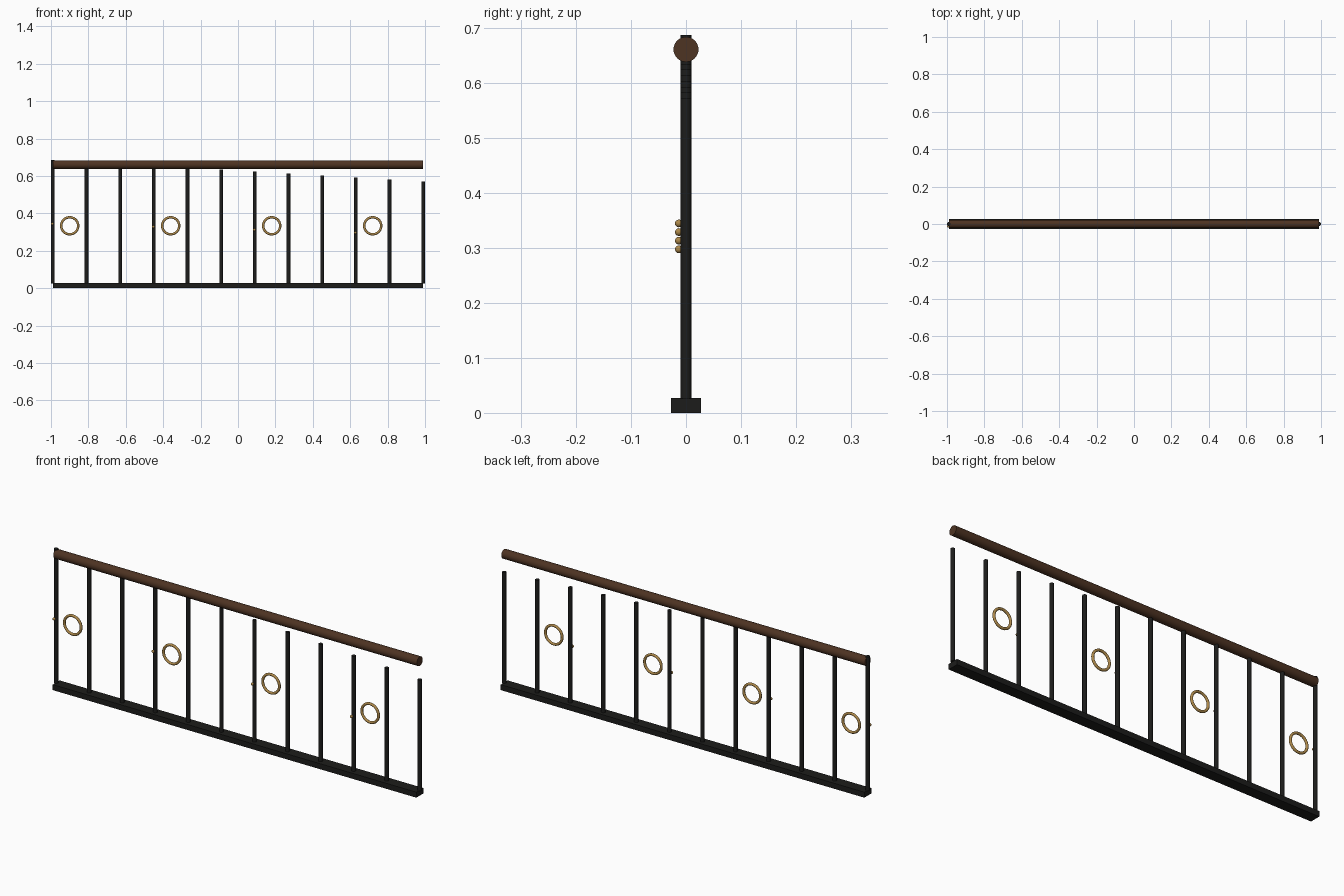
import bpy, math

if "Cube" in bpy.data.objects:
    bpy.data.objects.remove(bpy.data.objects["Cube"])


def material(name, colour):
    m = bpy.data.materials.new(name)
    m.diffuse_color = (*colour, 1)
    m.use_nodes = True
    m.node_tree.nodes["Principled BSDF"].inputs["Base Color"].default_value = m.diffuse_color
    return m


IRON = material("dark_iron", (0.012, 0.012, 0.011))
WOOD = material("brown_wood", (0.075, 0.033, 0.016))
BRASS = material("brass", (0.42, 0.25, 0.07))


def finish(name, mat, smooth=True):
    ob = bpy.context.object
    ob.name = name
    ob.data.materials.append(mat)
    if smooth:
        bpy.ops.object.shade_smooth_by_angle(angle=math.radians(40))
    return ob


HALF = 0.99          # half length between end balusters
COUNT = 12
STEP = 2 * HALF / (COUNT - 1)
BASE_H = 0.027
MID_Z = 0.334

# bottom rail
bpy.ops.mesh.primitive_cube_add(size=1, location=(0, 0, BASE_H / 2))
bpy.context.object.scale = (2 * HALF, 0.054, BASE_H)
bpy.ops.object.transform_apply(location=False, rotation=False, scale=True)
finish("bottom_rail", IRON, smooth=False)

# round handrail
bpy.ops.mesh.primitive_cylinder_add(vertices=32, radius=0.0227, depth=2 * HALF,
                                    location=(0, 0, 0.661),
                                    rotation=(0, math.pi / 2, 0))
finish("handrail", WOOD)

for i in range(COUNT):
    x = -HALF + i * STEP
    top = 0.687 - 0.01045 * i

    # balusters, each a little shorter than the last
    bpy.ops.mesh.primitive_cylinder_add(vertices=16, radius=0.01, depth=top - BASE_H + 0.001,
                                        location=(x, 0, (top + BASE_H - 0.001) / 2))
    finish(f"baluster_{i + 1}", IRON)

    if i % 3 == 0:
        # ring between every third pair of balusters
        bpy.ops.mesh.primitive_torus_add(major_segments=40, minor_segments=12,
                                         major_radius=0.0455, minor_radius=0.0065,
                                         location=(x + STEP / 2, 0, MID_Z),
                                         rotation=(math.pi / 2, 0, 0))
        finish(f"ring_{i // 3 + 1}", BRASS)

        # small bead on the front of the baluster
        bpy.ops.mesh.primitive_uv_sphere_add(segments=16, ring_count=10, radius=0.007,
                                             location=(x - 0.003, -0.013, top / 2 + 0.001))
        finish(f"bead_{i // 3 + 1}", BRASS)
